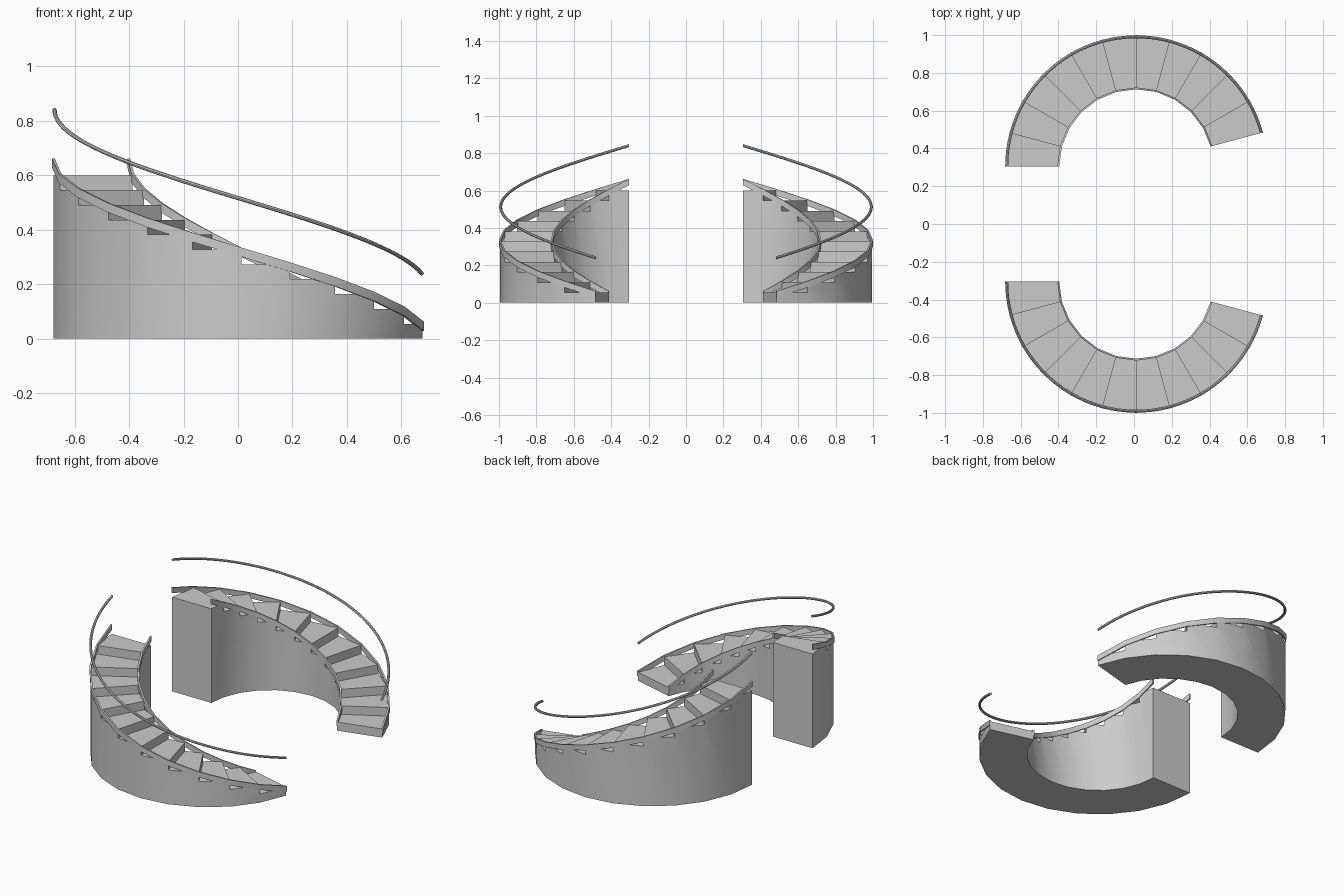
import bpy, bmesh
from math import sin, cos, radians, pi

if "Cube" in bpy.data.objects:
    bpy.data.objects.remove(bpy.data.objects["Cube"])

CX, CY = 0.012, 0.305            # centre of the stair arc
R_IN, R_OUT = 0.413, 0.69        # tread radii
A0, A1, N = 15, 180, 11          # arc in degrees, number of steps
RISE = 0.6 / N


def pt(r, deg, z):
    a = radians(deg)
    return (CX + r * cos(a), CY + r * sin(a), z)


def finish(name, faces):
    """Mesh from lists of corner points, welded, smoothed and mirrored across y."""
    bm = bmesh.new()
    for f in faces:
        bm.faces.new([bm.verts.new(p) for p in f])
    bmesh.ops.remove_doubles(bm, verts=bm.verts, dist=1e-5)
    bmesh.ops.recalc_face_normals(bm, faces=bm.faces)
    me = bpy.data.meshes.new(name)
    bm.to_mesh(me)
    bm.free()
    ob = bpy.data.objects.new(name, me)
    bpy.context.collection.objects.link(ob)
    bpy.ops.object.select_all(action='DESELECT')
    ob.select_set(True)
    bpy.context.view_layer.objects.active = ob
    m = ob.modifiers.new("mirror", 'MIRROR')
    m.use_axis = (False, True, False)
    m.use_mirror_merge = False
    # mirror about the world origin, where the object sits
    bpy.ops.object.shade_smooth_by_angle(angle=radians(40))
    return ob


def sweep(name, section, segs):
    """Sweep a (radius, height) section up the helix."""
    rings = []
    for i in range(segs + 1):
        t = i / segs
        rings.append([pt(r, A0 + (A1 - A0) * t, z + 0.6 * t) for r, z in section])
    faces = [rings[0], rings[-1]]
    k = len(section)
    for a, b in zip(rings, rings[1:]):
        faces += [[a[j], a[(j + 1) % k], b[(j + 1) % k], b[j]] for j in range(k)]
    return finish(name, faces)


# solid stepped body
faces = []
step = (A1 - A0) / N
for i in range(N):
    a, b = A0 + i * step, A0 + (i + 1) * step
    lo, hi = i * RISE, (i + 1) * RISE
    for r in (R_IN, R_OUT):
        wall = [pt(r, a, 0), pt(r, b, 0), pt(r, b, hi), pt(r, a, hi)]
        if i:
            wall.append(pt(r, a, lo))
        faces.append(wall)
    for z in (0, hi):            # underside and tread
        faces.append([pt(R_IN, a, z), pt(R_OUT, a, z), pt(R_OUT, b, z), pt(R_IN, b, z)])
    faces.append([pt(R_IN, a, lo), pt(R_OUT, a, lo), pt(R_OUT, a, hi), pt(R_IN, a, hi)])
faces.append([pt(R_IN, A1, 0), pt(R_OUT, A1, 0), pt(R_OUT, A1, 0.6), pt(R_IN, A1, 0.6)])
finish("stair_steps", faces)

# thin stringers along both edges
for name, r0, r1 in (("outer_stringer", 0.685, 0.695), ("inner_stringer", 0.408, 0.418)):
    sweep(name, [(r0, 0.028), (r1, 0.028), (r1, 0.062), (r0, 0.062)], N)

# round handrail above the outer edge
sweep("handrail", [(0.686 + 0.008 * cos(2 * pi * j / 8), 0.24 + 0.008 * sin(2 * pi * j / 8))
                   for j in range(8)], 44)
